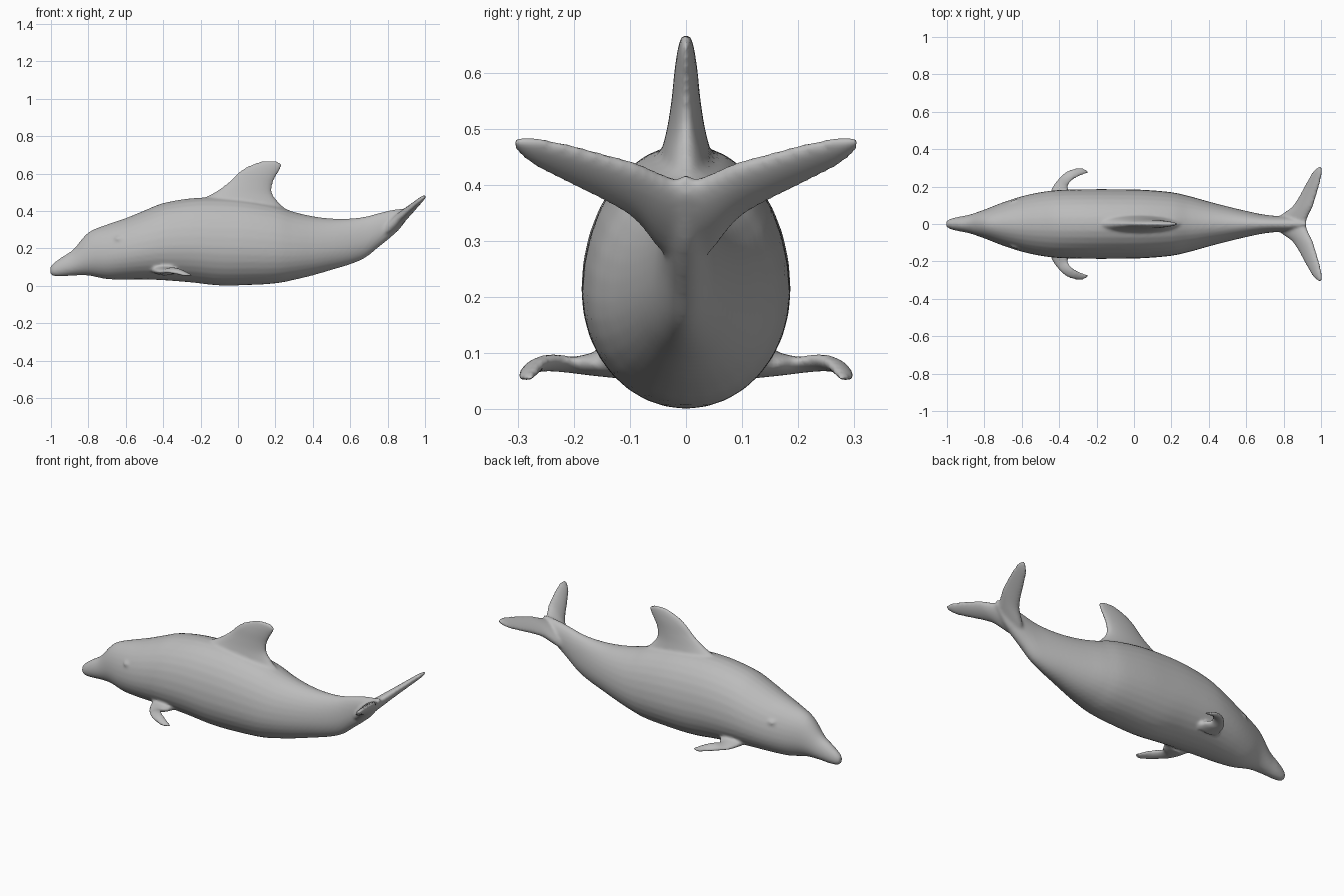
import bpy, bmesh, math
from mathutils import Vector, Matrix

if "Cube" in bpy.data.objects:
    bpy.data.objects.remove(bpy.data.objects["Cube"])


def smooth_rows(rows, steps=5):
    """Catmull-Rom interpolation of station rows."""
    out = []
    for i in range(len(rows) - 1):
        p0, p1, p2 = rows[max(i - 1, 0)], rows[i], rows[i + 1]
        p3 = rows[min(i + 2, len(rows) - 1)]
        for s in range(steps):
            t = s / steps
            out.append([b + t * (c - a + t * (2 * a - 5 * b + 4 * c - d + t * (3 * (b - c) + d - a))) / 2
                        for a, b, c, d in zip(p0, p1, p2, p3)])
    return out + [list(rows[-1])]


def loft(bm, sections, sides=32):
    """Skin closed sections given as (centre, half axis a, half axis up, half axis down)."""
    rings = []
    for centre, a, up, down in sections:
        ring = []
        for k in range(sides):
            t = 2 * math.pi * k / sides
            s = math.sin(t)
            ring.append(bm.verts.new(centre + a * math.cos(t) + (up * s if s > 0 else down * -s)))
        rings.append(ring)
    for r, q in zip(rings, rings[1:]):
        for k in range(sides):
            n = (k + 1) % sides
            bm.faces.new((r[k], r[n], q[n], q[k]))
    bm.faces.new(rings[0][::-1])
    bm.faces.new(rings[-1])


bm = bmesh.new()

# Body: x, belly height, back height, half width
body = [(-1.005, .065, .10, .012), (-.985, .052, .122, .026), (-.94, .05, .155, .038),
        (-.88, .055, .195, .05), (-.8, .055, .285, .077), (-.7, .036, .328, .116),
        (-.6, .034, .362, .148), (-.5, .034, .403, .17), (-.4, .03, .442, .182),
        (-.25, .018, .468, .186), (-.1, .002, .472, .186), (.05, .004, .46, .183),
        (.2, .013, .43, .17), (.3, .032, .395, .148), (.4, .056, .372, .12),
        (.5, .085, .36, .094), (.6, .115, .36, .07), (.68, .15, .37, .053),
        (.75, .205, .388, .044), (.82, .262, .405, .04), (.87, .31, .412, .03), (.92, .38, .42, .012)]
sections = []
for x, lo, hi, w in smooth_rows(body):
    mid = lo + .44 * (hi - lo)
    sections.append((Vector((x, 0, mid)), Vector((0, w, 0)),
                     Vector((0, 0, hi - mid)), Vector((0, 0, lo - mid))))
loft(bm, sections)

# Dorsal fin: height, leading x, trailing x, half thickness
dorsal = [(.36, -.3, .31, .06), (.41, -.27, .255, .056), (.46, -.2, .205, .044), (.5, -.125, .183, .034),
          (.55, -.055, .187, .026), (.6, -.005, .212, .021), (.635, .045, .232, .016),
          (.658, .1, .228, .011), (.668, .135, .2, .006)]
sections = []
for z, lead, trail, w in smooth_rows(dorsal):
    side = Vector((0, w, 0))
    sections.append((Vector(((lead + trail) / 2, 0, z)), Vector(((trail - lead) / 2, 0, 0)), side, -side))
loft(bm, sections)

# Tail flukes: span, leading x, trailing x, half thickness
half = [(0, .75, .915, .032), (.045, .785, .93, .03), (.09, .845, .952, .025), (.14, .88, .968, .021),
        (.19, .907, .984, .018), (.24, .934, .997, .015), (.28, .958, 1.005, .012), (.306, .985, 1.005, .006)]
fluke = [(-y, l, t, w) for y, l, t, w in half[:0:-1]] + half
sections = []
for y, lead, trail, w in smooth_rows(fluke):
    x = (lead + trail) / 2
    normal = Vector((-.68, 0, .73)) * w
    sections.append((Vector((x, y, .345 + (x - .85) * .9)),
                     Vector((1, 0, .9)) * (trail - lead) / 2, normal, -normal))
loft(bm, sections)

# Flippers: x, y, z, half chord, half thickness, sweep angle of the blade
flipper = [(-.39, .12, .085, .075, .03, 0), (-.39, .175, .08, .055, .019, .1), (-.385, .21, .08, .036, .013, .5),
           (-.362, .243, .083, .03, .014, .8), (-.325, .268, .078, .026, .014, 1.2),
           (-.28, .28, .064, .02, .011, 1.5), (-.245, .28, .054, .008, .005, 1.6)]
for side in (1, -1):
    sections = []
    for x, y, z, chord, w, ang in smooth_rows(flipper):
        across = Vector((math.cos(ang), -side * math.sin(ang), .35 * math.sin(ang))) * chord
        thick = Vector((0, 0, w))
        sections.append((Vector((x, side * y, z)), across, thick, -thick))
    loft(bm, sections)

    # Eye bulge
    place = Matrix.Translation((-.63, side * .112, .25)) @ Matrix.Diagonal((1.5, 1, .8, 1))
    bmesh.ops.create_uvsphere(bm, u_segments=16, v_segments=10, radius=.021, matrix=place)

bmesh.ops.recalc_face_normals(bm, faces=bm.faces)
mesh = bpy.data.meshes.new("dolphin")
bm.to_mesh(mesh)
bm.free()
dolphin = bpy.data.objects.new("dolphin", mesh)
bpy.context.collection.objects.link(dolphin)

# Plain grey skin
skin = bpy.data.materials.new("grey_skin")
skin.use_nodes = True
colour = (.5, .5, .5, 1)
skin.diffuse_color = colour
skin.node_tree.nodes["Principled BSDF"].inputs["Base Color"].default_value = colour
mesh.materials.append(skin)

# Fuse the parts into one soft skin
remesh = dolphin.modifiers.new("fuse", 'REMESH')
remesh.mode = 'VOXEL'
remesh.voxel_size = .008
remesh.use_smooth_shade = True
soften = dolphin.modifiers.new("soften", 'SMOOTH')
soften.factor = .5
soften.iterations = 7
for poly in mesh.polygons:
    poly.use_smooth = True
